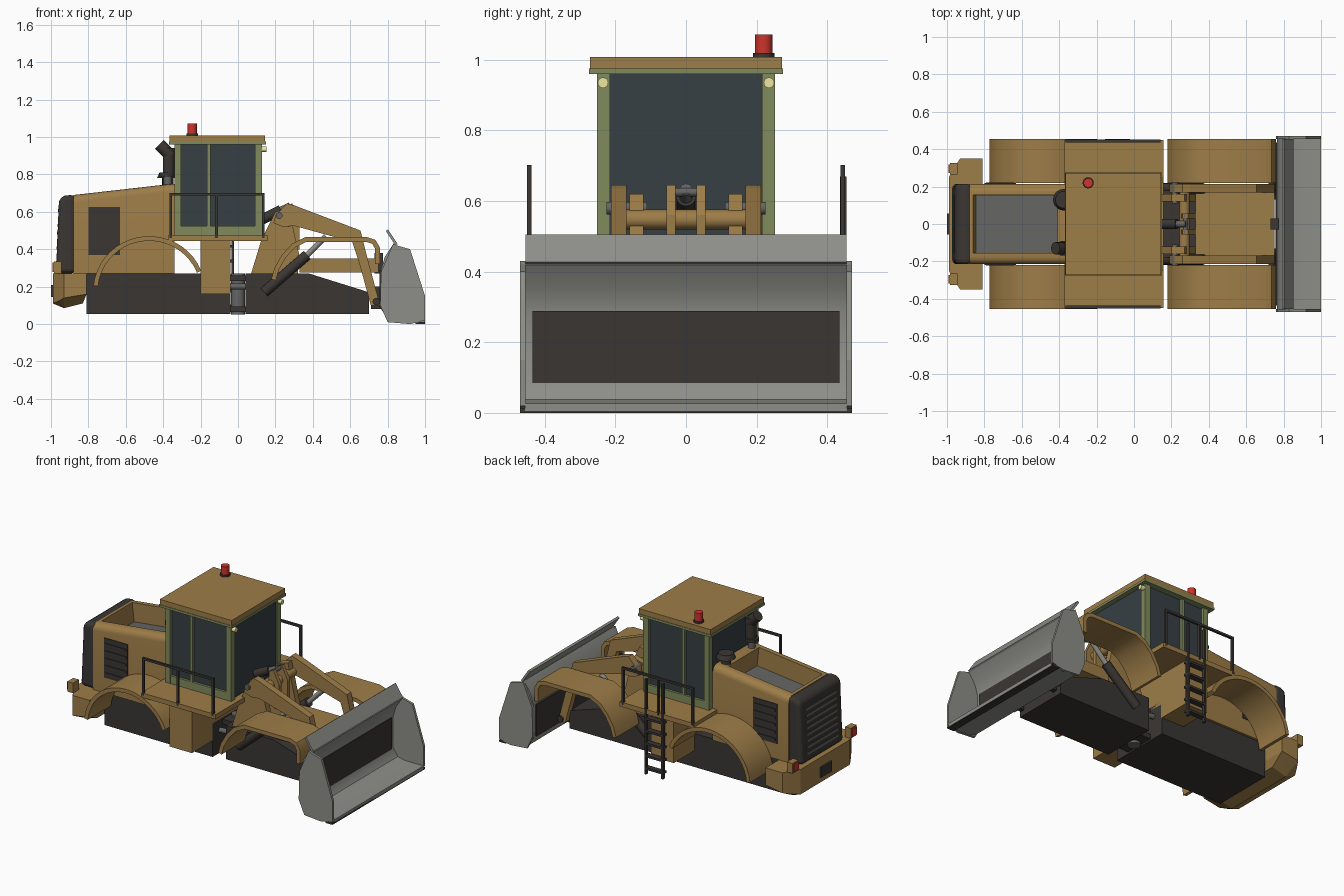
import bpy, bmesh, math
from mathutils import Vector, Matrix

if "Cube" in bpy.data.objects:
    bpy.data.objects.remove(bpy.data.objects["Cube"])

def mat(name, *c):
    m = bpy.data.materials.new(name)
    m.diffuse_color = (*c, 1)
    m.use_nodes = True
    m.node_tree.nodes["Principled BSDF"].inputs["Base Color"].default_value = m.diffuse_color
    return m

YEL = mat("yellow_paint", .34, .205, .065)
DARK = mat("dark_metal", .042, .037, .033)
GREY = mat("steel", .27, .27, .25)
IRON = mat("iron", .13, .13, .125)
GLASS = mat("glass", .038, .05, .056)
GREEN = mat("cab_green", .22, .26, .11)
RED = mat("red_lens", .6, .035, .025)
LAMP = mat("lamp_lens", .85, .8, .35)

def finish(name, bm, m, smooth=False):
    bmesh.ops.recalc_face_normals(bm, faces=bm.faces)
    me = bpy.data.meshes.new(name)
    bm.to_mesh(me)
    bm.free()
    ob = bpy.data.objects.new(name, me)
    bpy.context.collection.objects.link(ob)
    me.materials.append(m)
    if smooth:
        me.shade_smooth()
        me.set_sharp_from_angle(angle=math.radians(35))
    return ob

def prism_bm(pts, y0, y1):
    bm = bmesh.new()
    f = bm.faces.new([bm.verts.new((x, y0, z)) for x, z in pts])
    r = bmesh.ops.extrude_face_region(bm, geom=[f])
    vs = [v for v in r["geom"] if isinstance(v, bmesh.types.BMVert)]
    bmesh.ops.translate(bm, verts=vs, vec=(0, y1 - y0, 0))
    bmesh.ops.recalc_face_normals(bm, faces=bm.faces)
    return bm

def bevel(ob, w, seg=2):
    b = ob.modifiers.new("bevel", "BEVEL")
    b.width, b.segments = w, seg
    return ob

def prism(name, pts, y0, y1, m, smooth=False):
    return finish(name, prism_bm(pts, y0, y1), m, smooth)

def box(name, x0, x1, y0, y1, z0, z1, m):
    return prism(name, [(x0, z0), (x1, z0), (x1, z1), (x0, z1)], y0, y1, m)

def band(name, path, t, y0, y1, m):
    # strip of thickness t following a side-view path
    p = [Vector(a) for a in path]
    inner = []
    for i, a in enumerate(p):
        d = [(p[j + 1] - p[j]).normalized() for j in (i - 1, i) if 0 <= j < len(p) - 1]
        n = sum((Vector((q.y, -q.x)) for q in d), Vector((0, 0))).normalized()
        inner.append(a + n * t / max(.5, n.dot(Vector((d[0].y, -d[0].x)))))
    return prism(name, p + inner[::-1], y0, y1, m, True)

def rod(name, a, b, r, m, seg=16, r2=None):
    a, b = Vector(a), Vector(b)
    bm = bmesh.new()
    rot = (b - a).to_track_quat('Z', 'Y').to_matrix().to_4x4()
    bmesh.ops.create_cone(bm, cap_ends=True, segments=seg, radius1=r, radius2=r if r2 is None else r2,
                          depth=(b - a).length, matrix=Matrix.Translation((a + b) / 2) @ rot)
    return finish(name, bm, m, True)

def hull(name, pts, m):
    bm = bmesh.new()
    for x, y, z in pts:
        for s in (-1, 1):
            bm.verts.new((x, s * y, z))
    bmesh.ops.convex_hull(bm, input=bm.verts)
    bmesh.ops.dissolve_limit(bm, angle_limit=.01, verts=bm.verts, edges=bm.edges)
    return finish(name, bm, m)

# chassis halves and articulation joint
box("rear_frame", -.81, -.04, -.2, .2, .055, .27, DARK)
prism("front_frame", [(.04, .055), (.7, .055), (.7, .17), (.38, .27), (.04, .27)], -.18, .18, DARK)
rod("joint_pin", (0, 0, .05), (0, 0, .27), .038, IRON)
for z in (.065, .23):
    box("joint_plate", -.045, .045, -.1, .1, z, z + .03, DARK)

# engine hood with a recessed top
bm = prism_bm([(-.88, .27), (-.34, .27), (-.34, .75), (-.39, .7455), (-.88, .69)], -.215, .215)
top = [e for e in bm.edges if all(v.co.z > .6 for v in e.verts) and abs(e.verts[0].co.y - e.verts[1].co.y) < .01]
bmesh.ops.bevel(bm, geom=top, offset=.04, segments=4, profile=.5, affect='EDGES')
bm.normal_update()
f = max((q for q in bm.faces if q.normal.z > .9), key=lambda q: q.calc_area())
bmesh.ops.inset_region(bm, faces=[f], thickness=.028)
bmesh.ops.inset_region(bm, faces=[f], thickness=.003, depth=-.12)
f.material_index = 1
hood = finish("engine_hood", bm, YEL, True)
hood.data.materials.append(IRON)

# rear radiator housing and slats
bevel(prism("rear_grille", [(-.87, .27), (-.87, .692), (-.925, .687), (-.957, .67), (-.972, .3), (-.972, .27)],
            -.215, .215, DARK), .025, 3)
for i in range(8):
    z = .32 + i * .04
    x = -.972 + (z - .3) * .04
    box("rear_slat", x - .002, x + .01, -.155, .155, z, z + .016, IRON)

# rear counterweight
hull("counterweight", [(-.81, .35, .27), (-.93, .35, .27), (-.955, .31, .27), (-.99, .25, .27), (-.81, .35, .16),
                       (-.93, .35, .14), (-.955, .31, .125), (-.99, .25, .11), (-.93, .24, .085), (-.83, .24, .11)], YEL)
box("tow_plate", -1, -.98, -.055, .055, .145, .21, DARK)

# parts repeated on both sides
arc = [(-.475 + .3 * math.cos(math.radians(a)), .175 + .295 * math.sin(math.radians(a))) for a in range(174, 14, -8)]
front_arc = [(.178, .24), (.195, .3), (.235, .37), (.29, .43), (.36, .465), (.69, .465), (.735, .45), (.758, .41), (.758, .32)]
for s in (-1, 1):
    def sb(name, x0, x1, y0, y1, z0, z1, m):
        return box(name, x0, x1, s * y0, s * y1, z0, z1, m)
    band("rear_fender", arc, .025, s * .22, s * .455, YEL)
    band("front_fender", front_arc, .025, s * .22, s * .455, YEL)
    # side vents
    sb("side_vent", -.8, -.63, .205, .219, .37, .625, DARK)
    for i in range(5):
        sb("vent_slat", -.79, -.64, .217, .223, .39 + i * .047, .405 + i * .047, DARK)
    # rear lamps
    sb("lamp_block", -.985, -.945, .265, .325, .27, .335, YEL)
    sb("tail_lamp", -.992, -.984, .272, .318, .278, .328, RED)
    # handrail
    for x in (-.36, -.115, .135):
        sb("rail_post", x - .007, x + .007, .437, .451, .46, .7, DARK)
    sb("hand_rail", -.367, .142, .437, .451, .688, .702, DARK)
    # cab pillars, sill and work lamps
    for x0, x1 in ((-.34, -.305), (-.165, -.147), (.09, .128)):
        sb("cab_pillar", x0, x1, .215, .252, .475, .965, GREEN)
    sb("cab_sill", -.34, .128, .22, .25, .475, .525, GREEN)
    rod("work_lamp", (.12, s * .235, .935), (.153, s * .235, .935), .015, LAMP)
    # loader tower, lift arm and pivot
    prism("loader_tower", [(.07, .27), (.32, .27), (.33, .36), (.27, .62), (.2, .6), (.125, .45)], s * .12, s * .16, YEL)
    prism("lift_arm", [(.19, .54), (.2, .58), (.26, .645), (.3, .635), (.655, .5), (.69, .36), (.76, .1),
                       (.71, .1), (.65, .32), (.61, .44), (.3, .525), (.24, .52)], s * .168, s * .213, YEL)
    rod("arm_pivot", (.22, s * .11, .58), (.22, s * .225, .58), .018, IRON)
    rod("bucket_pin", (.74, s * .15, .12), (.74, s * .225, .12), .02, DARK)
    sb("bucket_bracket", .71, .775, .13, .16, .08, .2, DARK)
    # lift cylinder
    rod("lift_cylinder", (.14, s * .19, .17), (.37, s * .19, .37), .028, DARK)
    rod("lift_piston", (.36, s * .19, .36), (.47, s * .19, .47), .015, GREY)
    # steering cylinder across the joint
    rod("steer_cylinder", (-.1, s * .13, .2), (.1, s * .11, .2), .016, IRON)
    # bell crank cheeks and bucket side plates
    prism("bell_crank", [(.25, .52), (.26, .63), (.29, .645), (.33, .56), (.33, .4), (.3, .4)], s * .03, s * .055, YEL)
    prism("bucket_side", [(.83, .43), (.85, .42), (.92, .4), (1, .15), (1, .02), (.92, 0), (.8, .01), (.76, .1), (.765, .28)],
          s * .454, s * .47, GREY)
    # tank hung below the platform
    sb("side_tank", -.2, -.04, .19, .41, .16, .45, YEL)

box("platform", -.372, .157, -.45, .45, .445, .475, YEL)
box("cab_support", -.2, -.04, -.2, .2, .25, .45, YEL)

# cab glass, roof and beacon
box("cab_glass", -.33, .118, -.235, .235, .48, .965, GLASS)
box("roof_trim", -.37, .15, -.275, .275, .96, .975, GREEN)
box("cab_roof", -.365, .145, -.272, .272, .972, 1.008, YEL)
rod("beacon_base", (-.245, .22, 1.005), (-.245, .22, 1.02), .03, DARK)
rod("beacon", (-.245, .22, 1.018), (-.245, .22, 1.072), .025, RED)

# exhaust stack and air intake
rod("exhaust_base", (-.375, -.13, .72), (-.375, -.13, .8), .022, IRON)
rod("exhaust_flange", (-.38, -.13, .79), (-.38, -.13, .81), .04, DARK)
rod("exhaust_stack", (-.37, -.13, .8), (-.37, -.13, .94), .032, DARK)
rod("exhaust_tip", (-.36, -.13, .9), (-.42, -.13, .96), .033, DARK)
rod("intake_neck", (-.375, .13, .72), (-.375, .13, .79), .03, DARK)
rod("intake_cap", (-.375, .13, .78), (-.375, .13, .81), .058, DARK, 20, .045)

# access ladder on the far side
for x in (-.155, -.035):
    box("ladder_rail", x, x + .013, .436, .455, .06, .67, DARK)
for i in range(5):
    z = .09 + i * .08
    box("ladder_step", -.155, -.022, .42, .455, z, z + .014, DARK)

# linkage between the arms
rod("cross_tube", (.27, -.17, .548), (.27, .17, .548), .028, YEL)
box("arm_cross_deck", .33, .75, -.169, .169, .275, .35, YEL)
rod("tilt_cylinder", (.13, 0, .56), (.23, 0, .61), .027, DARK)
rod("tilt_piston", (.22, 0, .605), (.28, 0, .633), .018, IRON)
rod("crank_pin", (.275, -.05, .625), (.275, .05, .625), .012, IRON)
box("tilt_link_end", .73, .775, -.03, .03, .27, .38, DARK)

# bucket shell, spill guard, cutting edge and liner panels
shell = [(1, .006), (.86, .006), (.805, .02), (.765, .08), (.765, .29), (.785, .36), (.832, .43)]
band("bucket_shell", shell, .02, -.456, .456, GREY)
band("spill_guard", [(.842, .42), (.79, .498)], .014, -.455, .455, GREY)
box("cutting_edge", .95, 1, -.47, .47, 0, .012, DARK)
box("inner_liner", .783, .79, -.435, .435, .085, .288, DARK)
box("back_liner", .757, .767, -.435, .435, .085, .288, DARK)
